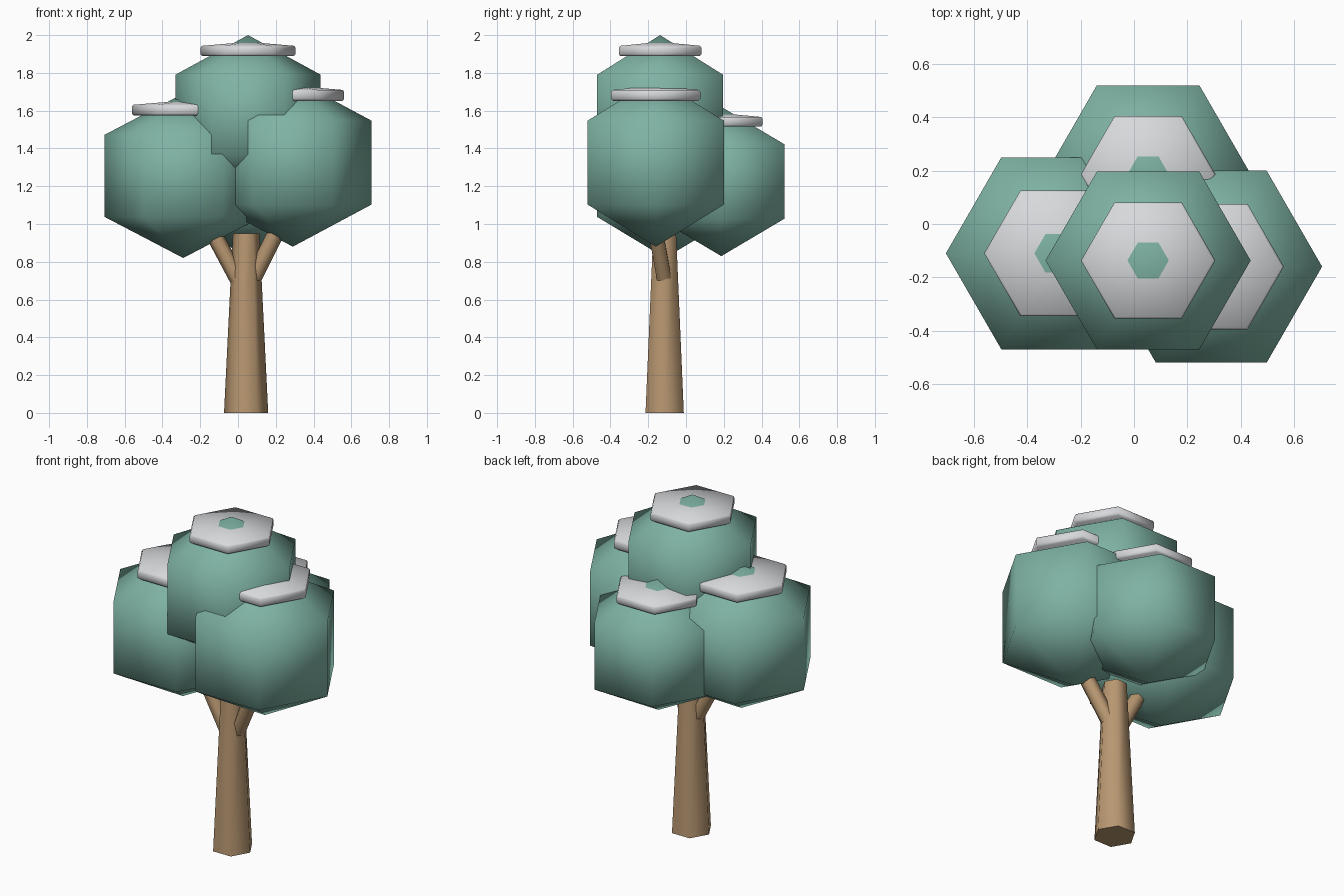
import bpy, bmesh
from math import cos, sin, pi
from mathutils import Vector

cube = bpy.data.objects.get("Cube")
if cube:
    bpy.data.objects.remove(cube)

SIDES = 6


def make_material(name, rgb):
    mat = bpy.data.materials.new(name)
    mat.use_nodes = True
    mat.diffuse_color = (*rgb, 1)
    mat.node_tree.nodes["Principled BSDF"].inputs["Base Color"].default_value = (*rgb, 1)
    return mat


leaf_green = make_material("leaf green", (0.21, 0.45, 0.37))
bark_brown = make_material("bark brown", (0.48, 0.31, 0.165))
snow_white = make_material("snow white", (0.68, 0.69, 0.71))


def turned(name, profile, mat, location, axis=(0, 0, 1), sharp=pi):
    """Sweep a (radius, height) profile round a six-sided axis."""
    bm = bmesh.new()
    rings = []
    for r, z in profile:
        if r == 0:
            rings.append([bm.verts.new((0, 0, z))] * SIDES)
        else:
            rings.append([bm.verts.new((r * cos(2 * pi * i / SIDES),
                                        r * sin(2 * pi * i / SIDES), z))
                          for i in range(SIDES)])
    for low, high in zip(rings, rings[1:]):
        for i in range(SIDES):
            j = (i + 1) % SIDES
            bm.faces.new(dict.fromkeys((low[i], low[j], high[j], high[i])))
    for ring in (rings[0], rings[-1]):
        if ring[0] != ring[1]:
            bm.faces.new(ring)
    bmesh.ops.recalc_face_normals(bm, faces=bm.faces)
    mesh = bpy.data.meshes.new(name)
    bm.to_mesh(mesh)
    bm.free()
    mesh.materials.append(mat)
    obj = bpy.data.objects.new(name, mesh)
    bpy.context.collection.objects.link(obj)
    obj.location = location
    obj.rotation_mode = 'QUATERNION'
    obj.rotation_quaternion = Vector((0, 0, 1)).rotation_difference(Vector(axis))
    bpy.ops.object.select_all(action='DESELECT')
    obj.select_set(True)
    bpy.context.view_layer.objects.active = obj
    if sharp == pi:
        bpy.ops.object.shade_smooth()
    else:
        bpy.ops.object.shade_smooth_by_angle(angle=sharp)
    return obj


def branch(name, start, end, radius):
    axis = Vector(end) - Vector(start)
    turned(name, [(radius, 0), (radius, axis.length)], bark_brown, start, axis, 1.2)


def foliage(side, centre, r, h):
    # Leaf clump with a snow cap whose middle is pierced by the tip
    turned(side + "_foliage", [(0, -h), (r, -h / 2), (r, h / 2), (0, h)],
           leaf_green, centre)
    cap = [(0, 0.735), (0.63, 0.735), (0.655, 0.76), (0.655, 0.84),
           (0.635, 0.865), (0, 0.915)]
    turned(side + "_snow_cap", [(a * r, b * h) for a, b in cap],
           snow_white, centre, sharp=1.1)


# Trunk and branches
turned("trunk", [(0.117, 0), (0.07, 0.95)], bark_brown, (0.043, -0.113, 0), sharp=1.2)
branch("right_branch", (0.03, -0.113, 0.65), (-0.13, -0.113, 0.95), 0.044)
branch("left_branch", (0.07, -0.112, 0.69), (0.205, -0.16, 0.96), 0.044)

# Four clumps
foliage("top", (0.053, -0.137, 1.58), 0.385, 0.42)
foliage("back", (0.053, 0.187, 1.225), 0.385, 0.395)
foliage("right", (-0.29, -0.11, 1.255), 0.416, 0.435)
foliage("left", (0.29, -0.16, 1.325), 0.416, 0.445)
